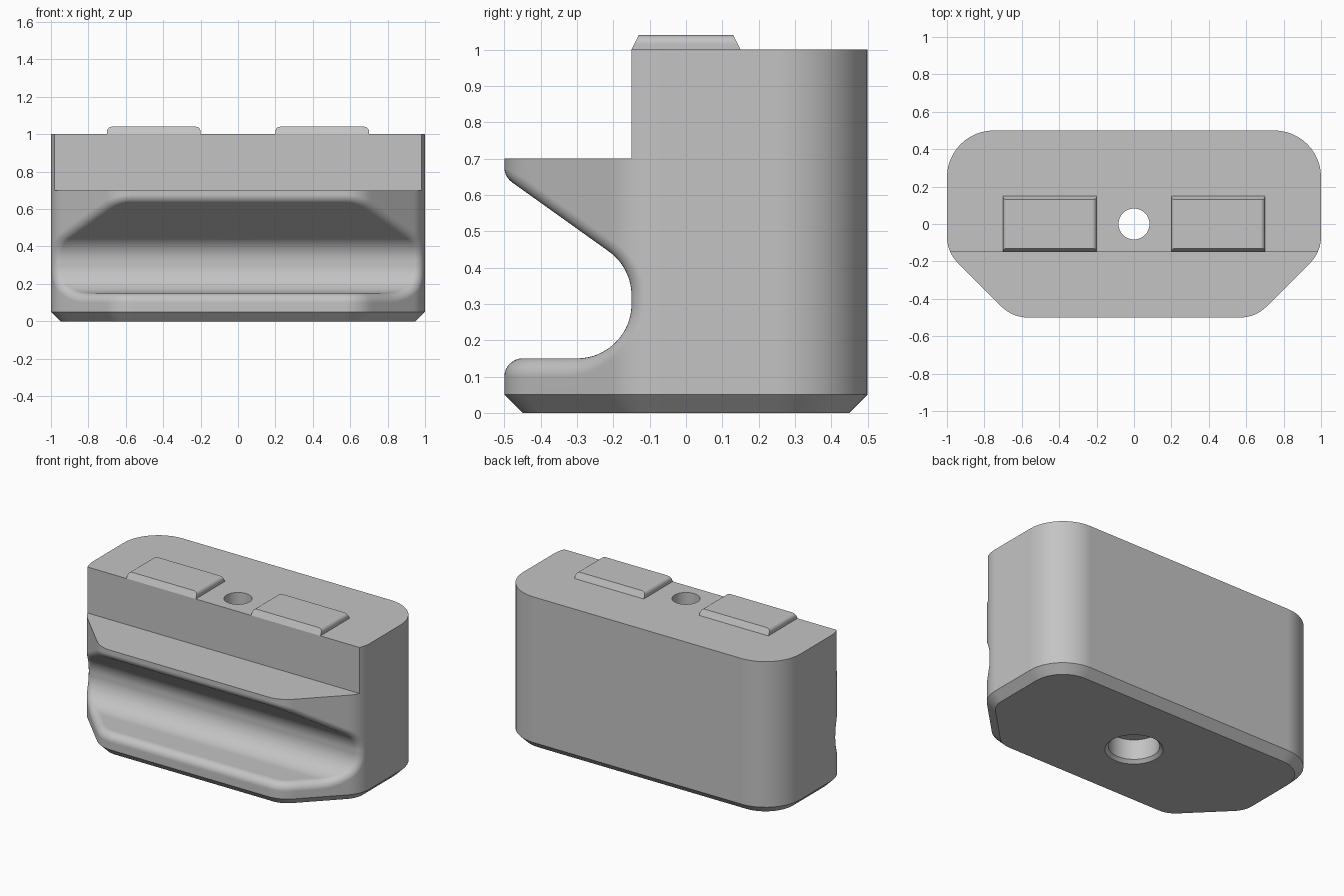
import bpy, bmesh
from math import sin, cos, asin, radians, sqrt, pi
from mathutils import Vector

if "Cube" in bpy.data.objects:
    bpy.data.objects.remove(bpy.data.objects["Cube"])

grey = bpy.data.materials.new("light grey")
grey.use_nodes = True
grey.diffuse_color = (0.55, 0.55, 0.55, 1)
grey.node_tree.nodes["Principled BSDF"].inputs["Base Color"].default_value = grey.diffuse_color

R = 0.05                      # rounding of the groove rim, also the base chamfer
SHELF, TOP, STEP_Y = 0.7, 1.0, -0.15


def make_object(name, faces):
    """Weld a list of coordinate loops into one closed mesh object."""
    bm = bmesh.new()
    for loop in faces:
        bm.faces.new([bm.verts.new(co) for co in loop])
    bmesh.ops.remove_doubles(bm, verts=bm.verts, dist=1e-5)
    bmesh.ops.recalc_face_normals(bm, faces=bm.faces)
    mesh = bpy.data.meshes.new(name)
    bm.to_mesh(mesh)
    bm.free()
    mesh.materials.append(grey)
    obj = bpy.data.objects.new(name, mesh)
    bpy.context.collection.objects.link(obj)
    return obj


def activate(obj):
    bpy.ops.object.select_all(action='DESELECT')
    obj.select_set(True)
    bpy.context.view_layer.objects.active = obj


def finish(obj):
    activate(obj)
    bpy.ops.object.shade_smooth_by_angle(angle=radians(30))
    obj.modifiers.new("Weighted Normal", 'WEIGHTED_NORMAL').keep_sharp = True


def strip(a, b):
    return [(a[i], a[i + 1], b[i + 1], b[i]) for i in range(len(a) - 1)]


# Right half of the plan outline: (centre inset by R, outward normal)
def arc(cx, cy, radius, angles):
    out = []
    for a in angles:
        n = Vector((cos(a), sin(a), 0))
        out.append((Vector((cx, cy, 0)) + (radius - R) * n, n))
    return out


def spread(a, b, n):
    return [a + (b - a) * i / n for i in range(n + 1)]


tangent = 0.2 * (sqrt(2) - 1)
side_y = STEP_Y + tangent
a_deep = asin((-0.1 - side_y) / 0.15)
a_step = asin((STEP_Y - side_y) / 0.2)
front_arc = arc(0.65 - tangent, -0.3, 0.2, spread(-pi / 2, -pi / 4, 8))
eased = [a_deep - (a_deep + pi / 4) * (1 - k) ** 2 for k in spread(0, 1, 16)]
side_angles = sorted(eased + [a_step])
side_arc = arc(0.8, side_y, 0.2, side_angles)
p, q, n45 = front_arc[-1][0], side_arc[0][0], side_arc[0][1]
bevel_line = [(p.lerp(q, k), n45) for k in spread(0, 1, 14)[1:-1]]

front = [(Vector((0, -0.45, 0)), Vector((0, -1, 0)))] + front_arc + bevel_line + side_arc
rear = (arc(0.8, side_y, 0.2, spread(a_deep, 0, 4)[1:])
        + arc(0.75, 0.25, 0.25, spread(0, pi / 2, 12))
        + [(Vector((0, 0.45, 0)), Vector((0, 1, 0)))])
step = len(front) - len(side_arc) + side_angles.index(a_step)

# Groove section, inset by R: height and normal for a given depth
slope = Vector((0.25, 0.35)).normalized()
z_upper = 0.65 - 0.2 * slope.x / slope.y - 0.15 / slope.y


def groove_low(y):
    s = min(max((y + 0.3) / 0.2, 0), 1)
    c = sqrt(1 - s * s)
    return 0.3 - 0.2 * c, Vector((0, -s, c))


def groove_high(y):
    t = min((y + 0.3) / 0.2, 1)
    if t > slope.x:
        s = sqrt(1 - t * t)
        return z_upper + 0.2 * s, Vector((0, -t, -s))
    return (z_upper + 0.2 * slope.y - 0.2 * (t - slope.x) * slope.x / slope.y,
            Vector((0, -slope.x, -slope.y)))


def rim(p, n, section):
    """Rounded rim from the outer wall into the groove."""
    z, m = section(p.y)
    c = Vector((p.x, p.y, z))
    return [c + R * n.slerp(m, k) for k in spread(0, 1, 8)]


def at(p, n, z, inset=0.0):
    v = p + (R - inset) * n
    return Vector((v.x, v.y, z))


def middle(v):
    return Vector((0, v.y, v.z))


# Body: columns around the half outline joined by strips
faces = []
low = [[at(p, n, 0, R), at(p, n, R)] + rim(p, n, groove_low) for p, n in front]
high = [[at(p, n, SHELF)] + rim(p, n, groove_high) for p, n in front]
for cols in (low, high):
    for i in range(len(cols) - 1):
        faces += strip(cols[i], cols[i + 1])
        if i:
            a, b = cols[i][-1], cols[i + 1][-1]
            faces.append((a, b, middle(b), middle(a)))

# Deepest wall of the groove
a, b = low[-1][2:], high[-1][1:]
faces += strip(a + [middle(a[-1])], b + [middle(b[-1])])

# Sides and back
levels = [R, a[0].z, b[0].z, SHELF]
wall = [[at(p, n, 0, R)] + [at(p, n, z) for z in levels] for p, n in [front[-1]] + rear]
for i in range(len(wall) - 1):
    faces += strip(wall[i], wall[i + 1])

# Upper block, shelf, step and flat ends
upper = front[step:] + rear
ring = [(at(p, n, SHELF), at(p, n, TOP)) for p, n in upper]
faces += [(c[0], d[0], d[1], c[1]) for c, d in zip(ring, ring[1:])]
s0, s1 = Vector((0, STEP_Y, SHELF)), Vector((0, STEP_Y, TOP))
faces.append((s0, ring[0][0], ring[0][1], s1))
faces.append([at(p, n, SHELF) for p, n in front[:step + 1]] + [s0])
faces.append([c[1] for c in ring] + [s1])
faces.append([at(p, n, 0, R) for p, n in front + rear])
body = make_object("body", faces)

# Stepped bolt hole, cut from below
hole_profile = [(0, -0.1), (0.27, -0.1), (0.15, 0.02), (0.15, 0.15),
                (0.083, 0.15), (0.083, 1.1), (0, 1.1)]
SIDES = 48
turned = [[Vector((r * cos(2 * pi * i / SIDES), r * sin(2 * pi * i / SIDES), z))
           for r, z in hole_profile] for i in range(SIDES)]
hole_faces = []
for i in range(SIDES):
    c, d = turned[i - 1], turned[i]
    hole_faces += strip(c[1:-1], d[1:-1])
hole_faces += [[c[1] for c in turned], [c[-2] for c in turned]]
cutter = make_object("hole_cutter", hole_faces)
cutter.hide_render = True

activate(body)
mirror = body.modifiers.new("Mirror", 'MIRROR')
mirror.merge_threshold = 1e-4
cut = body.modifiers.new("Hole", 'BOOLEAN')
cut.operation, cut.solver, cut.object = 'DIFFERENCE', 'EXACT', cutter
for name in ("Mirror", "Hole"):
    bpy.ops.object.modifier_apply(modifier=name)
bpy.data.objects.remove(cutter)
finish(body)

# Raised pads: rounded ends, sloping front and back
for side, x in (("right", -0.45), ("left", 0.45)):
    section = [(-0.25, TOP)]
    section += [(-0.225 - 0.025 * cos(t), 1.015 + 0.025 * sin(t)) for t in spread(0, pi / 2, 6)]
    section += [(-u, z) for u, z in reversed(section)]
    ends = [[Vector((x + u, s * (0.15 - 0.5 * (z - TOP)), z)) for u, z in section] for s in (-1, 1)]
    pad = strip(ends[0] + ends[0][:1], ends[1] + ends[1][:1]) + ends
    finish(make_object(side + "_pad", pad))
